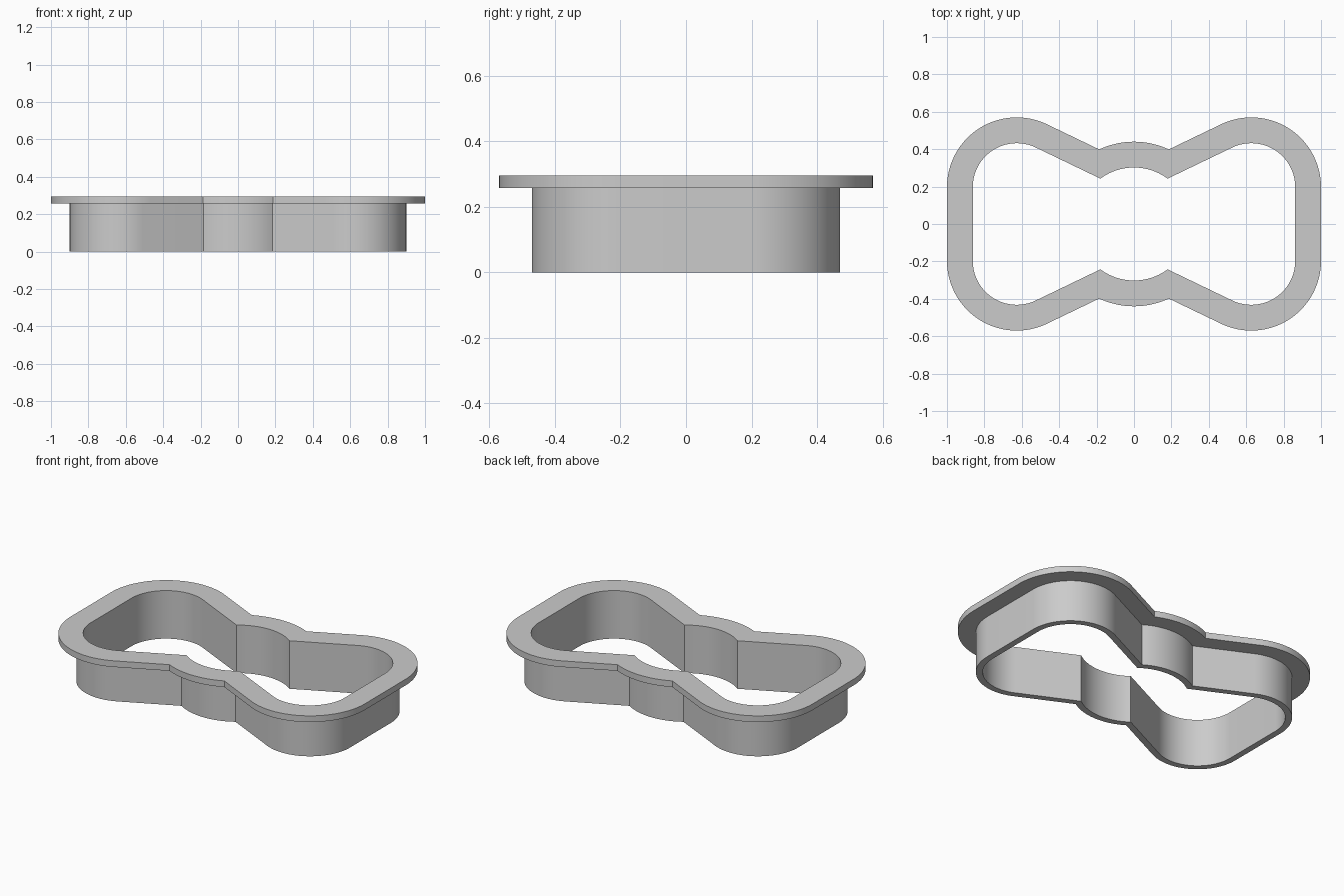
import bpy
import bmesh
from math import acos, cos, radians, sin

cube = bpy.data.objects.get("Cube")
if cube:
    bpy.data.objects.remove(cube)

CORNER_X, CORNER_Y = 0.627, 0.197   # centre of each rounded corner
SLOPE = radians(25.7)               # slant of the straight waist edges
CORNER_R, WAIST_R = 0.235, 0.302    # inner radii of corners and waist
WALL, RIM = 0.038, 0.138            # outward offsets of wall and rim
HEIGHT, RIM_BASE = 0.295, 0.257


def arc(cx, cy, r, start, end, steps):
    angles = [start + (end - start) * i / steps for i in range(steps + 1)]
    return [(cx + r * cos(a), cy + r * sin(a)) for a in angles]


def outline(offset):
    """Closed outline of two rounded ends joined by a bulged waist."""
    r, waist = CORNER_R + offset, WAIST_R + offset
    normal = radians(90) + SLOPE
    distance = CORNER_X * cos(normal) + CORNER_Y * sin(normal) + r
    notch = normal - acos(distance / waist)
    quarter = arc(CORNER_X, CORNER_Y, r, 0, normal, 32)
    quarter += arc(0, 0, waist, notch, radians(90), 10)
    half = quarter + [(-x, y) for x, y in reversed(quarter[:-1])]
    return half + [(-x, -y) for x, y in half]


# Cross-section of the cutter, swept around the outline
section = [(0, 0), (WALL, 0), (WALL, RIM_BASE), (RIM, RIM_BASE),
           (RIM, HEIGHT), (0, HEIGHT)]
bm = bmesh.new()
loops = [[bm.verts.new((x, y, z)) for x, y in outline(offset)]
         for offset, z in section]
count = len(loops[0])
for k, lower in enumerate(loops):
    upper = loops[(k + 1) % len(loops)]
    for i in range(count):
        j = (i + 1) % count
        bm.faces.new((lower[i], lower[j], upper[j], upper[i]))
bmesh.ops.recalc_face_normals(bm, faces=bm.faces)

mesh = bpy.data.meshes.new("cutter_ring")
bm.to_mesh(mesh)
bm.free()
ring = bpy.data.objects.new("cutter_ring", mesh)
bpy.context.collection.objects.link(ring)

# Plain grey finish
grey = bpy.data.materials.new("grey")
grey.use_nodes = True
colour = (0.6, 0.6, 0.6, 1)
grey.diffuse_color = colour
grey.node_tree.nodes["Principled BSDF"].inputs["Base Color"].default_value = colour
mesh.materials.append(grey)

bpy.ops.object.select_all(action="DESELECT")
ring.select_set(True)
bpy.context.view_layer.objects.active = ring
bpy.ops.object.shade_smooth_by_angle(angle=radians(30))
